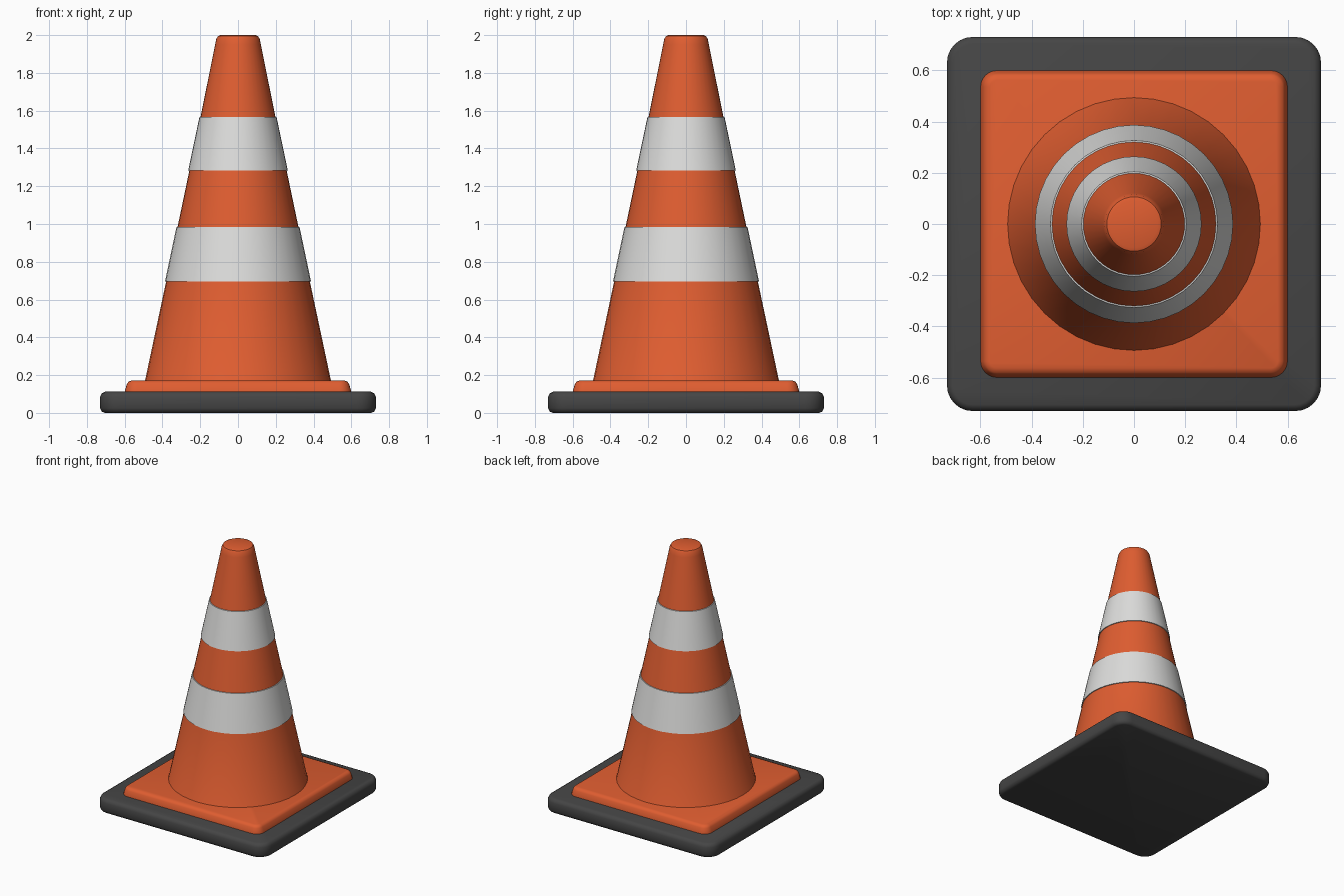
import bpy, bmesh, math

cube = bpy.data.objects.get("Cube")
if cube:
    bpy.data.objects.remove(cube, do_unlink=True)


def material(name, color):
    m = bpy.data.materials.new(name)
    m.use_nodes = True
    m.diffuse_color = (*color, 1)
    bsdf = m.node_tree.nodes["Principled BSDF"]
    bsdf.inputs["Base Color"].default_value = (*color, 1)
    bsdf.inputs["Roughness"].default_value = 0.6
    return m


orange = material("safety orange", (0.74, 0.11, 0.03))
white = material("reflective white", (0.72, 0.72, 0.71))
rubber = material("dark rubber", (0.06, 0.06, 0.06))


def finish(name, bm, mats, angle=40):
    bmesh.ops.recalc_face_normals(bm, faces=bm.faces)
    mesh = bpy.data.meshes.new(name)
    bm.to_mesh(mesh)
    bm.free()
    ob = bpy.data.objects.new(name, mesh)
    bpy.context.collection.objects.link(ob)
    for m in mats:
        mesh.materials.append(m)
    bpy.ops.object.select_all(action='DESELECT')
    ob.select_set(True)
    bpy.context.view_layer.objects.active = ob
    bpy.ops.object.shade_smooth_by_angle(angle=math.radians(angle))
    return ob


def ring(bm, points):
    return [bm.verts.new(p) for p in points]


def loft(bm, rings):
    for a, b in zip(rings, rings[1:]):
        n = len(a)
        for i in range(n):
            j = (i + 1) % n
            bm.faces.new((a[i], a[j], b[j], b[i]))
    bm.faces.new(rings[0][::-1])
    bm.faces.new(rings[-1])


def rounded_square(half, radius, z, steps=6):
    pts = []
    for corner in range(4):
        mid = math.radians(45 + 90 * corner)
        cx = math.copysign(half - radius, math.cos(mid))
        cy = math.copysign(half - radius, math.sin(mid))
        for s in range(steps + 1):
            a = math.radians(90 * (corner + s / steps))
            pts.append((cx + radius * math.cos(a), cy + radius * math.sin(a), z))
    return pts


def slab(name, profile, radius, mat):
    # profile: (half width, height) pairs from bottom to top
    bm = bmesh.new()
    widest = max(h for h, z in profile)
    loft(bm, [ring(bm, rounded_square(h, radius - (widest - h), z)) for h, z in profile])
    return finish(name, bm, [mat], 50)


# Heavy rubber foot and the orange flange on it
slab("rubber_base", [(0.705, 0), (0.721, 0.007), (0.73, 0.025), (0.73, 0.085),
                     (0.721, 0.104), (0.705, 0.112)], 0.1, rubber)
slab("cone_flange", [(0.6, 0.10), (0.598, 0.12), (0.588, 0.153),
                     (0.58, 0.165), (0.562, 0.172)], 0.065, orange)

# Tapered body, with slightly proud bands coloured by height
BANDS = ((0.695, 0.985), (1.283, 1.567))
PROUD = 0.006


def taper(z):
    return 0.49 + (0.118 - 0.49) * (z - 0.172) / (1.95 - 0.172)


profile = [(0.50, 0.16), (0.491, 0.176)]
for low, high in BANDS:
    profile += [(taper(low), low), (taper(low) + PROUD, low + 0.001),
                (taper(high) + PROUD, high - 0.001), (taper(high), high)]
profile += [(0.121, 1.95), (0.115, 1.98), (0.106, 1.995), (0.092, 2.0)]

bm = bmesh.new()
sides = 40
loft(bm, [ring(bm, [(r * math.cos(math.tau * i / sides), r * math.sin(math.tau * i / sides), z)
                    for i in range(sides)]) for r, z in profile])
for f in bm.faces:
    z = f.calc_center_median().z
    f.material_index = int(any(low < z < high for low, high in BANDS))
finish("cone_body", bm, [orange, white], 35)
